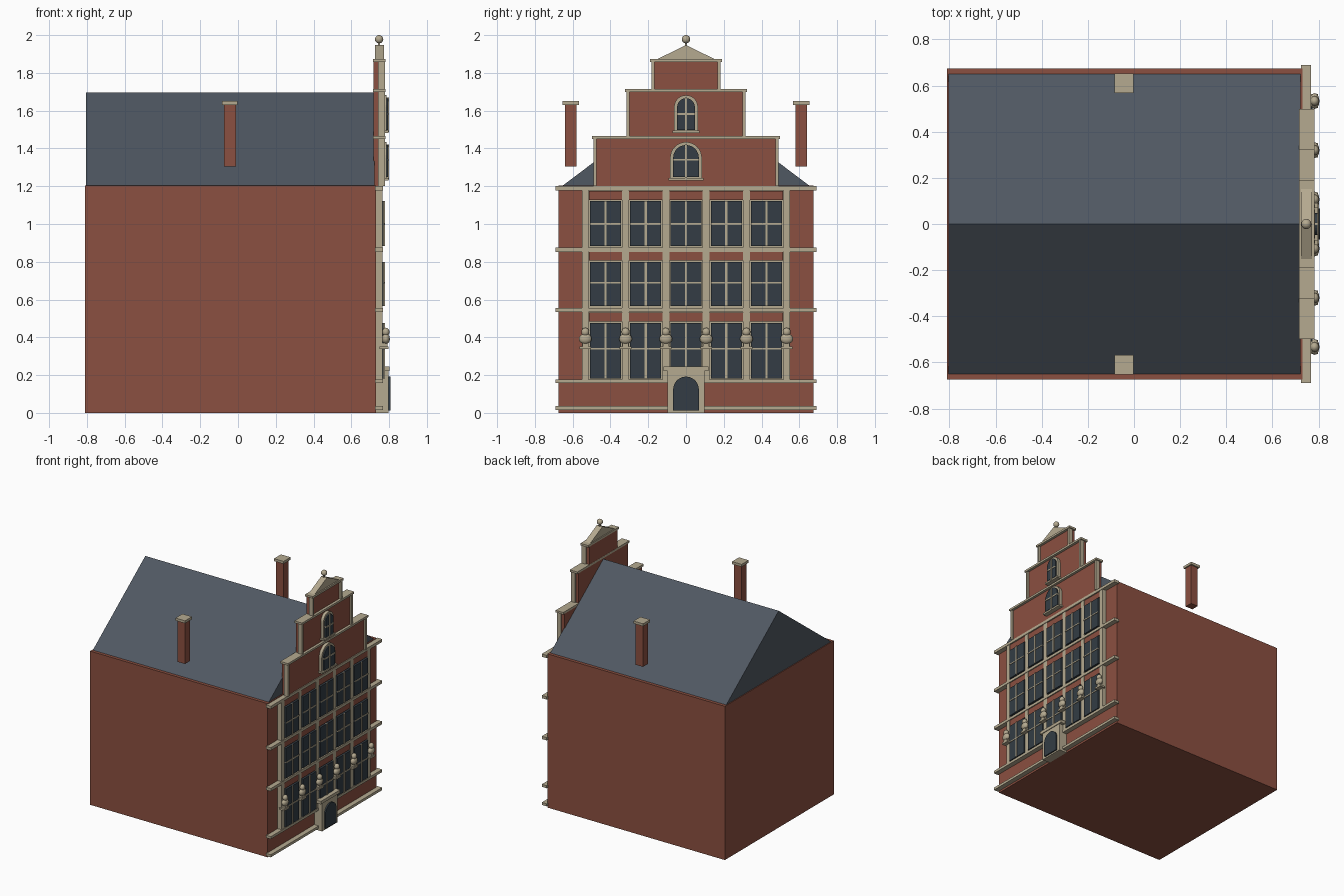
import bpy, bmesh, math
from mathutils import Matrix

if "Cube" in bpy.data.objects:
    bpy.data.objects.remove(bpy.data.objects["Cube"])


def mat(name, r, g, b):
    m = bpy.data.materials.new(name)
    m.diffuse_color = (r, g, b, 1)
    m.use_nodes = True
    m.node_tree.nodes["Principled BSDF"].inputs["Base Color"].default_value = m.diffuse_color
    return m


BRICK = mat("brick", 0.26, 0.08, 0.052)
STONE = mat("stone", 0.46, 0.40, 0.28)
SLATE = mat("slate", 0.08, 0.098, 0.122)
GLASS = mat("glass", 0.033, 0.046, 0.058)


def finish(name, bm, m):
    bmesh.ops.recalc_face_normals(bm, faces=bm.faces)
    me = bpy.data.meshes.new(name)
    bm.to_mesh(me)
    bm.free()
    me.materials.append(m)
    ob = bpy.data.objects.new(name, me)
    bpy.context.collection.objects.link(ob)
    return ob


def box(name, m, x, y, z):
    """Box from (min, max) pairs."""
    bm = bmesh.new()
    size = [b - a for a, b in (x, y, z)]
    mid = [(a + b) / 2 for a, b in (x, y, z)]
    bmesh.ops.create_cube(bm, size=1, matrix=Matrix.Translation(mid) @ Matrix.Diagonal((*size, 1)))
    return finish(name, bm, m)


def prism(name, m, x, pts):
    """Extrude a (y, z) outline along x."""
    bm = bmesh.new()
    f = bm.faces.new([bm.verts.new((x[0], y, z)) for y, z in pts])
    r = bmesh.ops.extrude_face_region(bm, geom=[f])
    verts = [v for v in r["geom"] if isinstance(v, bmesh.types.BMVert)]
    bmesh.ops.translate(bm, verts=verts, vec=(x[1] - x[0], 0, 0))
    return finish(name, bm, m)


def arch(hw, z0, top, n=16):
    """Round-headed outline."""
    zc = top - hw
    pts = [(-hw, z0), (hw, z0)]
    return pts + [(hw * math.cos(math.pi * i / n), zc + hw * math.sin(math.pi * i / n))
                  for i in range(n + 1)]


def ball(name, m, loc, scale):
    bm = bmesh.new()
    bmesh.ops.create_uvsphere(bm, u_segments=16, v_segments=10, radius=1,
                              matrix=Matrix.Translation(loc) @ Matrix.Diagonal((*scale, 1)))
    for f in bm.faces:
        f.smooth = True
    return finish(name, bm, m)


# Main body and roof
box("house_body", BRICK, (-0.81, 0.73), (-0.675, 0.675), (0, 1.205))
prism("roof", SLATE, (-0.804, 0.722), [(-0.657, 1.2), (0.657, 1.2), (0, 1.695)])

# Chimneys stand clear of the roof slope
for s in (-1, 1):
    c = 0.61 * s
    box("chimney", BRICK, (-0.075, -0.011), (c - 0.031, c + 0.031), (1.305, 1.632))
    box("chimney_cap", STONE, (-0.085, -0.002), (c - 0.043, c + 0.043), (1.63, 1.65))

# Horizontal stone bands
for z0, z1 in ((0.016, 0.036), (0.158, 0.178), (0.533, 0.555), (0.853, 0.875), (1.178, 1.2)):
    box("stone_band", STONE, (0.725, 0.768), (-0.69, 0.69), (z0, z1))

# Stone window field, pilasters and busts on brackets
BAY = 0.2133
box("window_surround", STONE, (0.725, 0.754), (-0.547, 0.547), (0.17, 1.19))
for i in range(6):
    y = (i - 2.5) * BAY
    box("pilaster", STONE, (0.725, 0.764), (y - 0.018, y + 0.018), (0.17, 1.19))
    box("bust_bracket", STONE, (0.75, 0.797), (y - 0.031, y + 0.031), (0.337, 0.351))
    box("bust_base", STONE, (0.765, 0.792), (y - 0.016, y + 0.016), (0.35, 0.37))
    ball("bust_torso", STONE, (0.783, y, 0.392), (0.021, 0.034, 0.028))
    ball("bust_head", STONE, (0.783, y, 0.428), (0.019, 0.021, 0.023))

# Windows with glazing bars and brick panels above
for z0, z1, zm, p1 in ((0.183, 0.477, 0.34, 0.531), (0.566, 0.8, 0.69, 0.851), (0.884, 1.122, 1.0, 1.174)):
    for i in range(5):
        y = (i - 2) * BAY
        box("window_glass", GLASS, (0.74, 0.771), (y - 0.082, y + 0.082), (z0, z1))
        box("window_mullion", STONE, (0.76, 0.777), (y - 0.006, y + 0.006), (z0, z1))
        box("window_transom", STONE, (0.76, 0.775), (y - 0.082, y + 0.082), (zm - 0.004, zm + 0.004))
        box("brick_panel", BRICK, (0.74, 0.762), (y - 0.088, y + 0.088), (z1 + 0.006, p1))

# Doorway
box("door_surround", STONE, (0.73, 0.797), (-0.097, 0.097), (0, 0.225))
box("door_cornice", STONE, (0.73, 0.803), (-0.12, 0.12), (0.222, 0.246))
prism("door", GLASS, (0.77, 0.807), arch(0.068, 0.012, 0.192))

# Stepped gable: brick tier, stone edges and coping
for hw, z0, z1 in ((0.485, 1.2, 1.465), (0.31, 1.46, 1.716), (0.178, 1.71, 1.873)):
    box("gable_tier", BRICK, (0.717, 0.762), (-hw + 0.004, hw - 0.004), (z0, z1 - 0.01))
    box("gable_coping", STONE, (0.716, 0.782), (-hw - 0.013, hw + 0.013), (z1 - 0.016, z1))
    for s in (-1, 1):
        a, b = sorted((s * (hw - 0.012), s * (hw + 0.004)))
        box("gable_edge", STONE, (0.742, 0.777), (a, b), (z0, z1 - 0.012))

# Pediment and ball finial
prism("pediment", STONE, (0.724, 0.772), [(-0.158, 1.87), (0.158, 1.87), (0, 1.947)])
box("finial_neck", STONE, (0.74, 0.752), (-0.006, 0.006), (1.935, 1.965))
ball("finial_ball", STONE, (0.747, 0, 1.978), (0.022, 0.022, 0.022))

# Arched gable windows
for hw, z0, top, zm in ((0.084, 1.236, 1.434, 1.34), (0.063, 1.486, 1.682, 1.582)):
    g = hw - 0.016
    prism("arch_frame", STONE, (0.75, 0.785), arch(hw, z0, top))
    prism("arch_glass", GLASS, (0.76, 0.795), arch(g, z0 + 0.012, top - 0.016))
    box("arch_sill", STONE, (0.75, 0.797), (-hw - 0.008, hw + 0.008), (z0 - 0.005, z0 + 0.008))
    box("arch_mullion", STONE, (0.78, 0.8), (-0.005, 0.005), (z0, top - 0.012))
    box("arch_transom", STONE, (0.78, 0.799), (-g, g), (zm - 0.005, zm + 0.005))
